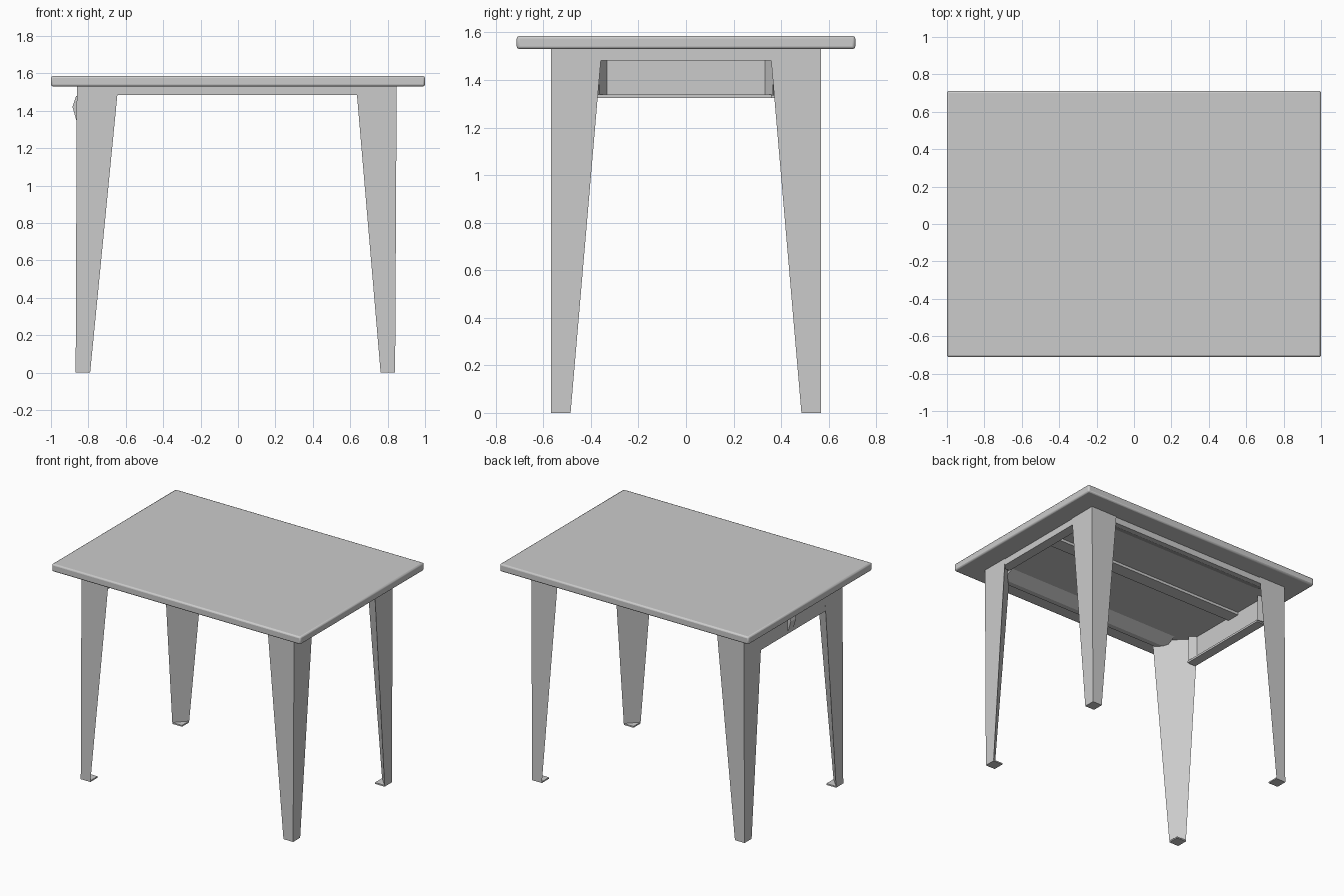
import bpy, bmesh

if "Cube" in bpy.data.objects:
    bpy.data.objects.remove(bpy.data.objects["Cube"])


def finish(name, bm, bevel=0.0, segments=2):
    bmesh.ops.recalc_face_normals(bm, faces=bm.faces[:])
    mesh = bpy.data.meshes.new(name)
    bm.to_mesh(mesh)
    bm.free()
    ob = bpy.data.objects.new(name, mesh)
    bpy.context.collection.objects.link(ob)
    if bevel:
        mod = ob.modifiers.new("soft_edges", "BEVEL")
        mod.width = bevel
        mod.segments = segments
    return ob


def box(name, x0, x1, y0, y1, z0, z1, bevel=0.0):
    bm = bmesh.new()
    bmesh.ops.create_cube(bm, size=1)
    for v in bm.verts:
        v.co.x = x0 if v.co.x < 0 else x1
        v.co.y = y0 if v.co.y < 0 else y1
        v.co.z = z0 if v.co.z < 0 else z1
    return finish(name, bm, bevel)


def loft(name, rings):
    """Closed solid through a stack of matching point rings."""
    bm = bmesh.new()
    loops = [[bm.verts.new(p) for p in ring] for ring in rings]
    for a, b in zip(loops, loops[1:]):
        n = len(a)
        for i in range(n):
            j = (i + 1) % n
            bm.faces.new((a[i], a[j], b[j], b[i]))
    bm.faces.new(loops[0][::-1])
    bm.faces.new(loops[-1])
    return finish(name, bm)


# Table top with softly rounded edges
top = box("table_top", -1, 1, -0.712, 0.712, 1.53, 1.586, 0.011)

# Tapered folded legs (three-sided section, diagonal inside) with square foot plates
OY = 0.567
for sx, side, low_x, high_x, foot_x, knee_x in (
        (-1, "left", 0.868, 0.862, 0.79, 0.645),
        (1, "right", 0.84, 0.848, 0.762, 0.636)):
    for sy, end in ((-1, "front"), (1, "back")):
        rings = []
        for z, ox, ix, iy in ((0.006, low_x, foot_x, 0.485),
                              (1.485, high_x, knee_x, 0.358),
                              (1.535, high_x, knee_x - 0.004, 0.354)):
            rings.append([(sx * ox, sy * OY, z), (sx * ix, sy * OY, z), (sx * ox, sy * iy, z)])
        loft(f"{end}_{side}_leg", rings)
        xs = sorted((sx * low_x, sx * foot_x))
        ys = sorted((sy * OY, sy * 0.485))
        box(f"{end}_{side}_foot", *xs, *ys, 0.0, 0.01)

# Shallow rails on the long sides, sloping up inwards to the top
for sy, end in ((-1, "front"), (1, "back")):
    loft(f"{end}_rail", [
        [(x, sy * 0.56, 1.535), (x, sy * 0.56, 1.485),
         (x, sy * 0.52, 1.485), (x, sy * 0.42, 1.535)]
        for x in (-0.72, 0.72)])

# Shallow rail on the right, slim brace along the middle
box("right_rail", 0.77, 0.843, -0.4, 0.4, 1.482, 1.535)
box("middle_brace", -0.85, 0.78, 0.0, 0.1, 1.51, 1.535)

# Deep drawer panel on the left, with returns folded inwards
box("drawer_front", -0.86, -0.84, -0.375, 0.375, 1.325, 1.535)
box("drawer_bottom_lip", -0.85, -0.79, -0.375, 0.36, 1.325, 1.34)
for sy, end in ((-1, "front"), (1, "back")):
    loft(f"drawer_{end}_return", [
        [(-0.845, sy * 0.33, z), (-0.79, sy * 0.365, z), (-0.845, sy * 0.375, z)]
        for z in (1.335, 1.535)])

# Small wedge-shaped pull on the drawer
loft("drawer_pull", [
    [(-0.85, 0.0, z), (x, 0.0, z), (x, 0.06, z), (-0.85, 0.06, z)]
    for z, x in ((1.35, -0.865), (1.42, -0.885), (1.48, -0.865))])

# Smooth only the rounded top edge
bpy.ops.object.select_all(action="DESELECT")
top.select_set(True)
bpy.context.view_layer.objects.active = top
bpy.ops.object.shade_smooth_by_angle()
